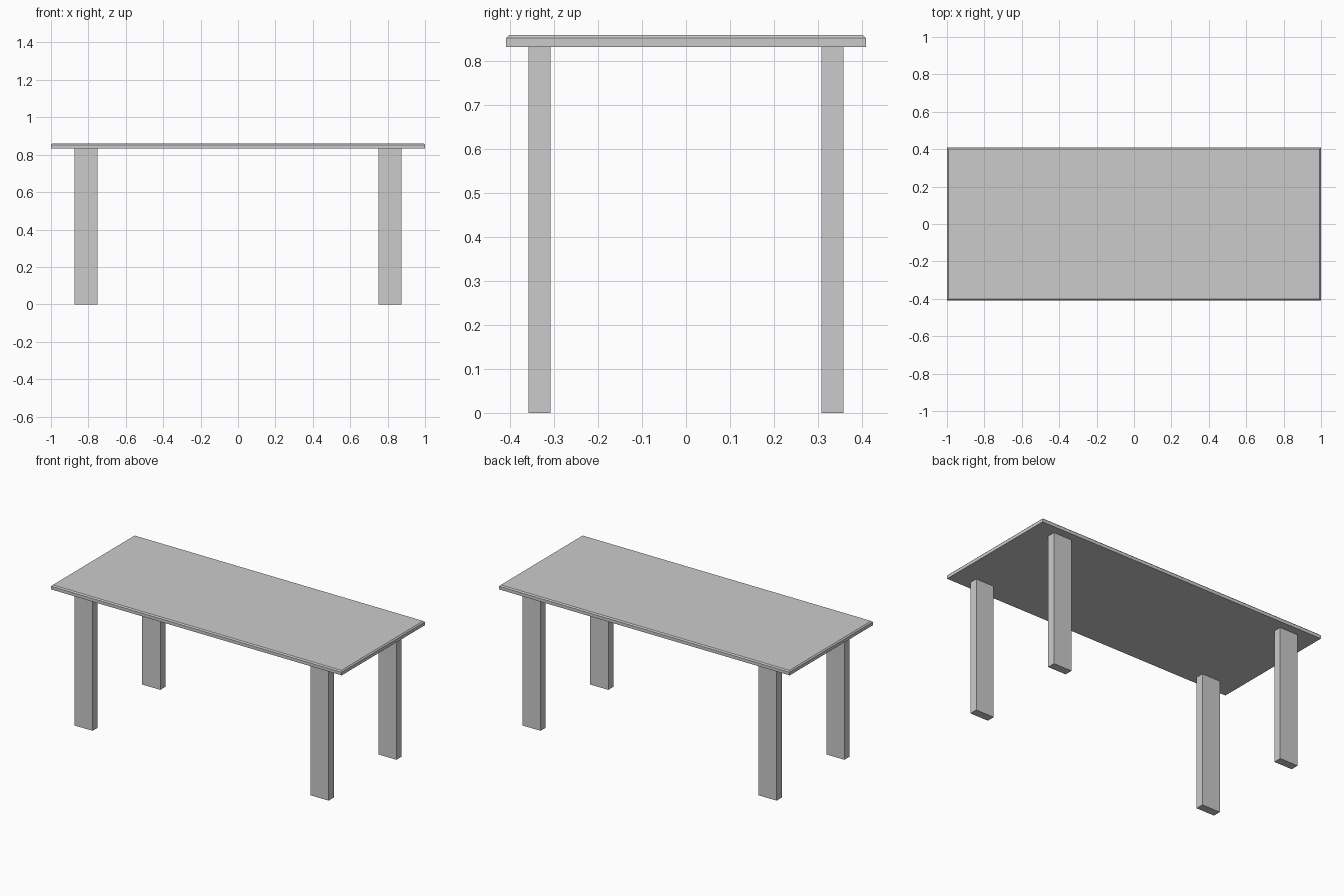
import bpy, bmesh

if "Cube" in bpy.data.objects:
    bpy.data.objects.remove(bpy.data.objects["Cube"])


def box(name, x, y, z):
    """Box from (min, max) ranges on each axis."""
    bm = bmesh.new()
    bmesh.ops.create_cube(bm, size=1)
    for v in bm.verts:
        for i, (lo, hi) in enumerate((x, y, z)):
            v.co[i] = hi if v.co[i] > 0 else lo
    return bm, name


def finish(bm, name):
    mesh = bpy.data.meshes.new(name)
    bm.to_mesh(mesh)
    bm.free()
    obj = bpy.data.objects.new(name, mesh)
    bpy.context.collection.objects.link(obj)
    return obj


LEG_TOP, TABLE_TOP = 0.832, 0.859

# Table top with a small chamfer around the upper edge
bm, name = box("table_top", (-1, 1), (-0.409, 0.409), (LEG_TOP, TABLE_TOP))
upper = [e for e in bm.edges if all(v.co.z > TABLE_TOP - 0.001 for v in e.verts)]
bmesh.ops.bevel(bm, geom=upper, offset=0.007, segments=1, affect='EDGES')
finish(bm, name)

# Four flat rectangular legs
for sx, side in ((-1, "left"), (1, "right")):
    for sy, end in ((-1, "front"), (1, "back")):
        xs = sorted((sx * 0.75, sx * 0.875))
        ys = sorted((sy * 0.308, sy * 0.358))
        finish(*box(f"{end}_{side}_leg", xs, ys, (0, LEG_TOP)))
